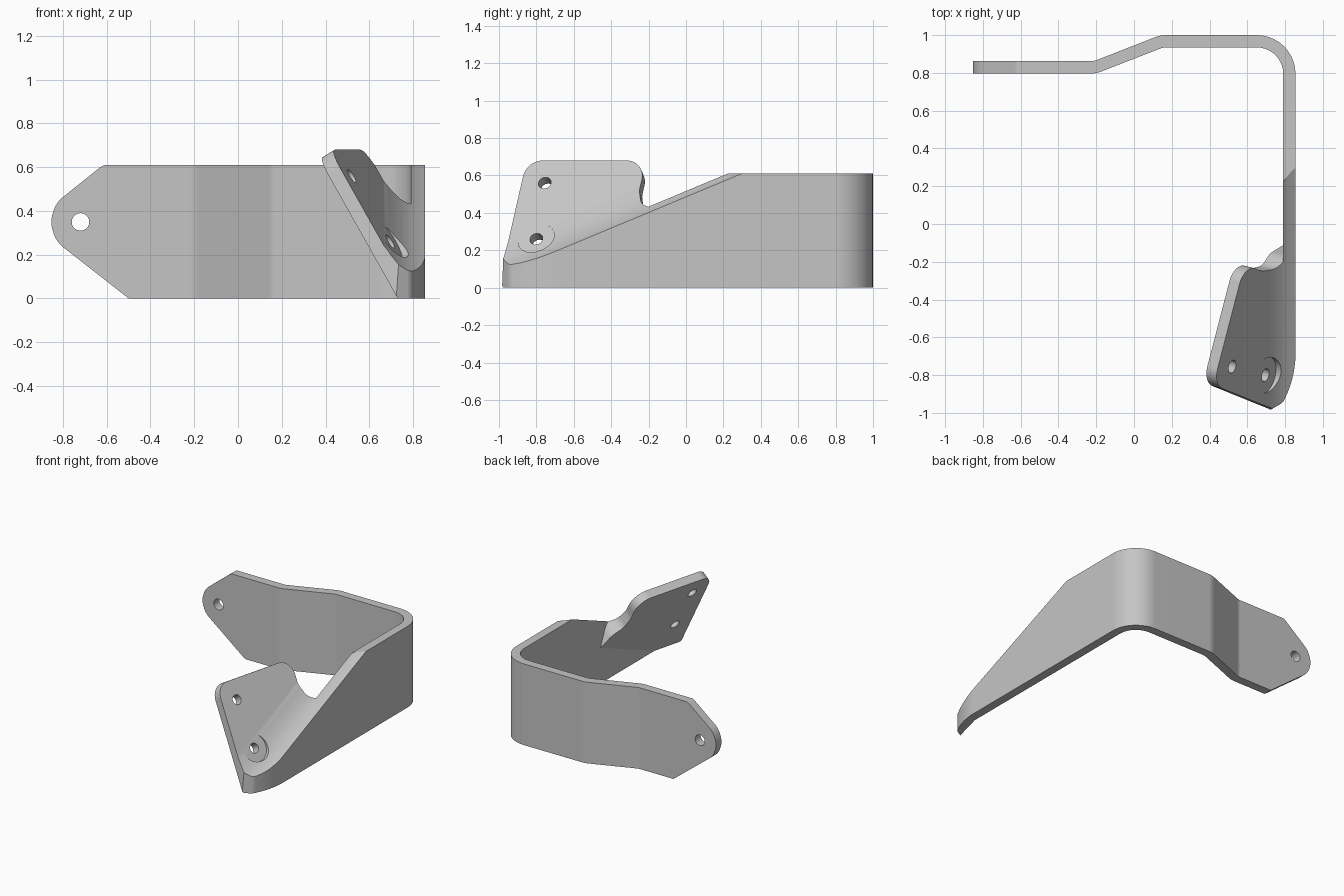
import bpy, bmesh, math
from mathutils import Vector, Matrix

if "Cube" in bpy.data.objects:
    bpy.data.objects.remove(bpy.data.objects["Cube"])

steel = bpy.data.materials.new("plain_grey_steel")
steel.use_nodes = True
GREY = (0.56, 0.56, 0.56, 1)
steel.diffuse_color = GREY
steel.node_tree.nodes["Principled BSDF"].inputs["Base Color"].default_value = GREY

# Bend directions: D runs along the sloped bend, U is up the wall across it,
# F climbs the leaning flange and N is the flange's outward normal
X = Vector((1, 0, 0))
Y = Vector((0, 1, 0))
Z = Vector((0, 0, 1))
D = Vector((0, 0.923, 0.385)).normalized()
U = Vector((0, -D.z, D.y))
LEAN = math.radians(34)
F = U * math.cos(LEAN) - X * math.sin(LEAN)
N = X * math.cos(LEAN) + U * math.sin(LEAN)


def rounded(corners, steps=10):
    """Polygon from (a, b) or (a, b, radius) corners, with arcs at the radii."""
    out = []
    for i, c in enumerate(corners):
        p = Vector(c[:2])
        if len(c) == 2:
            out.append(p)
            continue
        a = (Vector(corners[i - 1][:2]) - p).normalized()
        b = (Vector(corners[(i + 1) % len(corners)][:2]) - p).normalized()
        half = a.angle(b) / 2
        centre = p + (a + b).normalized() * c[2] / math.sin(half)
        reach = c[2] / math.tan(half)
        v0, v1 = p + a * reach - centre, p + b * reach - centre
        start = math.atan2(v0.y, v0.x)
        sweep = math.atan2(v0.x * v1.y - v0.y * v1.x, v0.dot(v1))
        for k in range(steps + 1):
            t = start + sweep * k / steps
            out.append(centre + Vector((math.cos(t), math.sin(t))) * c[2])
    return out


def prism(name, points, place, along, start, end):
    """Extrude a 2D polygon, mapped to space by place(), along a direction."""
    bm = bmesh.new()
    rings = [[bm.verts.new(place(*p) + along * s) for p in points] for s in (start, end)]
    bm.faces.new(rings[0])
    bm.faces.new(rings[1])
    n = len(points)
    for i in range(n):
        j = (i + 1) % n
        bm.faces.new((rings[0][i], rings[0][j], rings[1][j], rings[1][i]))
    bmesh.ops.recalc_face_normals(bm, faces=bm.faces)
    if bm.calc_volume(signed=True) < 0:
        bmesh.ops.reverse_faces(bm, faces=bm.faces)
    mesh = bpy.data.meshes.new(name)
    bm.to_mesh(mesh)
    bm.free()
    mesh.materials.append(steel)
    obj = bpy.data.objects.new(name, mesh)
    bpy.context.collection.objects.link(obj)
    return obj


def combine(obj, tool, operation):
    """Apply a boolean and discard the tool."""
    mod = obj.modifiers.new(operation.lower(), 'BOOLEAN')
    mod.operation, mod.object, mod.solver = operation, tool, 'EXACT'
    bpy.context.view_layer.update()
    bpy.context.view_layer.objects.active = obj
    bpy.ops.object.modifier_apply(modifier=mod.name)
    bpy.data.objects.remove(tool)


def disc(radius, n=40):
    return [(radius * math.cos(2 * math.pi * k / n), radius * math.sin(2 * math.pi * k / n))
            for k in range(n)]


def plan(x, y):
    return Vector((x, y, 0))


def front(x, z):
    return Vector((x, 0, z))


def section(x, u):
    return X * x + U * u


def outer(u):
    """Outer flange face across the bend."""
    return 0.695 - math.tan(LEAN) * (u - 0.548)


def inner(u):
    """Inner flange face, one sheet thickness behind the outer one."""
    return 0.641 - math.tan(LEAN) * (u - 0.512)


def on_flange(y, z):
    """Point of the flange's outer plane seen at (y, z) from the side."""
    return Vector((outer(U.y * y + U.z * z), y, z))


# Bent strip: back tab, jog, back wall, round corner and side wall
strip = rounded([(-0.87, 0.863), (-0.21, 0.863, 0.08), (0.14, 1.0, 0.15), (0.855, 1.0, 0.205),
                 (0.855, -0.8), (0.79, -0.8), (0.79, 0.935, 0.14), (0.155, 0.935, 0.085),
                 (-0.20, 0.797, 0.145), (-0.87, 0.797)])
bracket = prism("bent_bracket", strip, plan, Z, 0, 0.61)

# Tapered, rounded end of the back tab
tab = rounded([(1.1, -0.05), (-0.436, -0.05), (-0.83, 0.2585, 0.13), (-0.86, 0.35, 0.13),
               (-0.83, 0.44, 0.13), (-0.615, 0.612, 0.06), (-0.5, 0.612), (-0.45, 0.65),
               (1.1, 0.65)], 6)
combine(bracket, prism("tab_outline", tab, front, Y, -2, 2), 'INTERSECT')

# Leaning flange, with spare stock on the outside
stock = [(0.8545, 0.6), (0.8545, 0.25), (inner(0.21), 0.21), (inner(1.2), 1.2), (0.5, 1.2)]
flange = prism("flange", stock, section, D, -1.8, 1)
outline = rounded([(-1.03, -0.1), (-0.852, 0.68, 0.11), (-0.212, 0.68, 0.08),
                   (-0.25, 0.52, 0.1), (-0.235, 0.435, 0.06), (-0.17, 0.40, 0.08),
                   (-0.09, 0.22), (-0.09, -0.1)], 8)
combine(flange, prism("flange_outline", outline, on_flange, N, -0.4, 0.5), 'INTERSECT')
floor = [(-2, -2), (2, -2), (2, 2), (-2, 2)]
combine(flange, prism("floor", floor, plan, Z, -2, 0), 'DIFFERENCE')
combine(bracket, flange, 'UNION')

# Outer flange face and the hollow curve that meets the side wall
hollow = [(0.95, 0.41), (0.855, 0.448), (0.837, 0.4545), (0.82, 0.4615), (0.805, 0.469),
          (0.79, 0.477), (0.775, 0.4863), (0.76, 0.497), (0.745, 0.5092), (0.73, 0.5228),
          (0.715, 0.5375), (0.70, 0.5535), (0.685, 0.571), (outer(0.59), 0.59),
          (outer(1.3), 1.3), (0.95, 1.3)]
combine(bracket, prism("hollow", hollow, section, D, -2, 1.2), 'DIFFERENCE')

# Curved nose at the front of the side wall
nose = rounded([(0.856, -0.55), (0.855, -0.80, 0.55), (0.79, -0.945, 0.06), (0.68, -1.008),
                (0.68, -1.3), (1.2, -1.3), (1.2, -0.55)], 12)
combine(bracket, prism("nose", nose, plan, Z, -1, 2), 'DIFFERENCE')

# Bolt holes, and the spot face that bites into the hollow curve
for y, z, radius, start in ((-0.755, 0.56, 0.035, -0.3), (-0.80, 0.26, 0.035, -0.3),
                            (-0.80, 0.26, 0.1, 0.001)):
    centre = on_flange(y, z)
    drill = prism("drill", disc(radius), lambda a, b: centre + D * a + F * b, N, start, 0.4)
    combine(bracket, drill, 'DIFFERENCE')
tab_drill = prism("tab_drill", disc(0.04), lambda a, b: Vector((a - 0.72, 0, b + 0.35)), Y, 0.6, 1.2)
combine(bracket, tab_drill, 'DIFFERENCE')

# Smooth bends, crisp cut edges
bpy.ops.object.select_all(action='DESELECT')
bracket.select_set(True)
bpy.context.view_layer.objects.active = bracket
bpy.ops.object.shade_smooth_by_angle(angle=math.radians(25))
weights = bracket.modifiers.new("even_shading", 'WEIGHTED_NORMAL')
weights.keep_sharp = True
